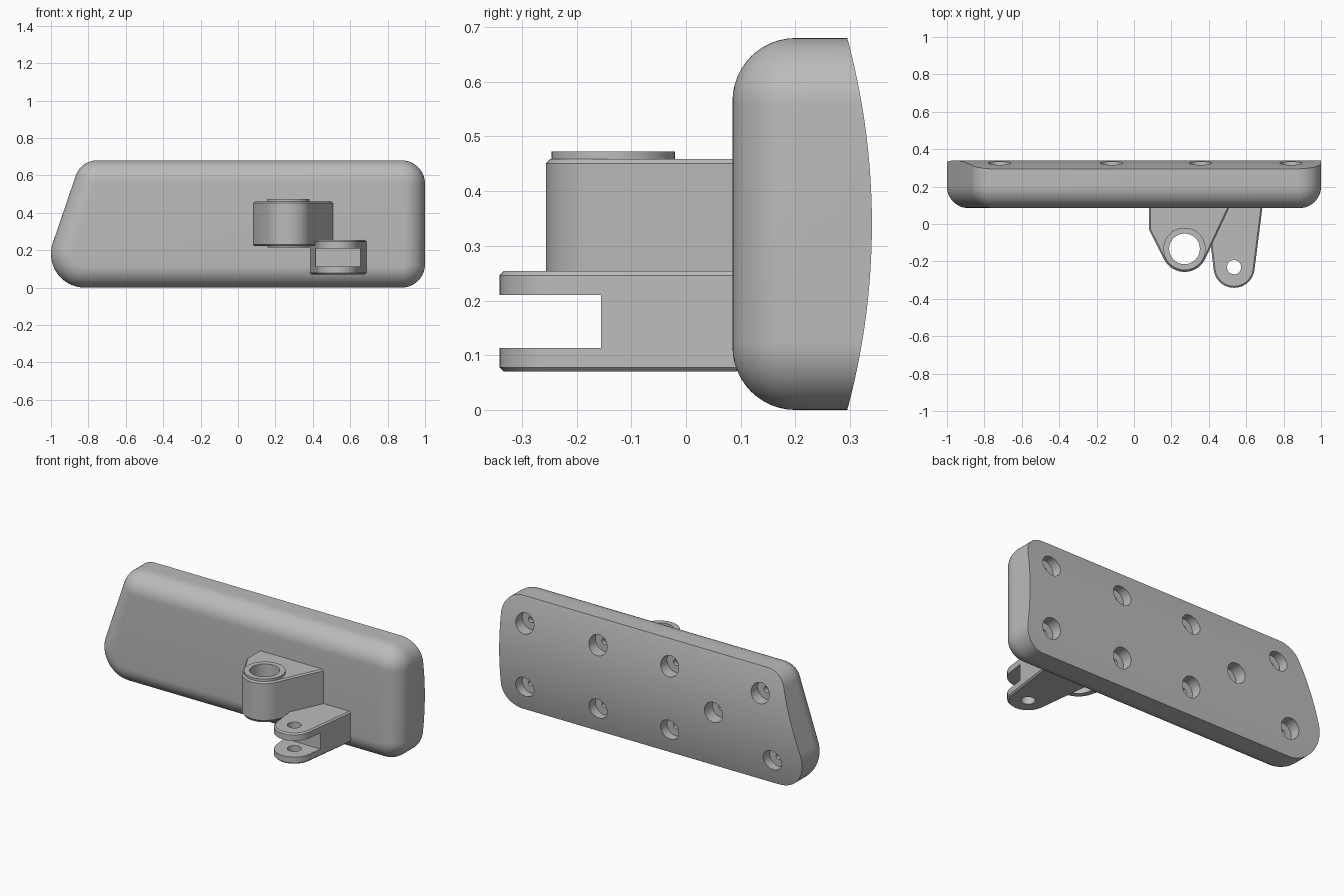
import bpy, bmesh
from math import cos, sin, radians, pi
from mathutils import Matrix

if "Cube" in bpy.data.objects:
    bpy.data.objects.remove(bpy.data.objects["Cube"])

grey = bpy.data.materials.new("plain_grey")
grey.use_nodes = True
grey.diffuse_color = (0.5, 0.5, 0.5, 1)
grey.node_tree.nodes["Principled BSDF"].inputs["Base Color"].default_value = (0.5, 0.5, 0.5, 1)


def add_object(name, bm):
    bmesh.ops.recalc_face_normals(bm, faces=bm.faces)
    mesh = bpy.data.meshes.new(name)
    bm.to_mesh(mesh)
    bm.free()
    mesh.materials.append(grey)
    obj = bpy.data.objects.new(name, mesh)
    bpy.context.collection.objects.link(obj)
    return obj


def loft(name, rings):
    """Skin a series of matching rings and cap both ends."""
    bm = bmesh.new()
    loops = [[bm.verts.new(p) for p in ring] for ring in rings]
    n = len(loops[0])
    for a, b in zip(loops, loops[1:]):
        for i in range(n):
            j = (i + 1) % n
            bm.faces.new((a[i], a[j], b[j], b[i]))
    bm.faces.new(loops[0])
    bm.faces.new(loops[-1])
    return add_object(name, bm)


def cylinder(name, radius, length, centre, axis="Z", sides=48):
    turn = {"Z": Matrix(), "Y": Matrix.Rotation(pi / 2, 4, "X"),
            "X": Matrix.Rotation(pi / 2, 4, "Y")}[axis]
    bm = bmesh.new()
    bmesh.ops.create_cone(bm, cap_ends=True, segments=sides, radius1=radius, radius2=radius,
                          depth=length, matrix=Matrix.Translation(centre) @ turn)
    return add_object(name, bm)


def box(name, low, high):
    bm = bmesh.new()
    bmesh.ops.create_cube(bm, size=1)
    for v in bm.verts:
        v.co = [high[i] if v.co[i] > 0 else low[i] for i in range(3)]
    return add_object(name, bm)


def apply(obj, mod):
    bpy.context.view_layer.objects.active = obj
    bpy.ops.object.modifier_apply(modifier=mod.name)


def cut(obj, cutter, operation="DIFFERENCE", keep=False):
    mod = obj.modifiers.new("cut", "BOOLEAN")
    mod.operation, mod.solver, mod.object = operation, "EXACT", cutter
    apply(obj, mod)
    if not keep:
        bpy.data.objects.remove(cutter)


def chamfer(obj, width):
    mod = obj.modifiers.new("chamfer", "BEVEL")
    mod.width, mod.segments = width, 1
    mod.limit_method, mod.angle_limit = "ANGLE", radians(60)
    apply(obj, mod)


def arc(cx, cy, r, start, end, steps):
    angles = [radians(start + (end - start) * i / steps) for i in range(steps + 1)]
    return [(cx + r * cos(a), cy + r * sin(a)) for a in angles]


# Pad outline: rounded corners with a slanted right-hand end
CORNERS = [(0.875, 0.555, 0.125, 0, 90), (-0.754, 0.56, 0.12, 90, 161),
           (-0.82, 0.18, 0.18, 161, 270), (0.875, 0.125, 0.125, 270, 360)]


def pad_ring(y, inset=0.0):
    ring = []
    for cx, cz, r, start, end in CORNERS:
        ring += arc(cx, cz, r - inset, start, end, 16)
    return [(x, y, z) for x, z in ring]


# Front body with a large rounded rim
rim = 0.115
SEAM = 0.224
steps = 12
rings = [pad_ring(0.085 + rim * (1 - sin(a)), rim * (1 - cos(a)))
         for a in [pi / 2 * (1 - i / steps) for i in range(steps + 1)]]
pad_body = loft("pad_body", rings + [pad_ring(SEAM)])

# Back lid with a bowed face
back_lid = loft("back_lid", [pad_ring(SEAM), pad_ring(0.4)])
bow = 1.307
cut(back_lid, cylinder("bow_cutter", bow, 3, (0, 0.34 - bow, 0.34), "X", 256), "INTERSECT")

# Counterbored screw holes in the lid
upper, lower = 0.53, 0.15
holes = [(x, z) for x in (0.84, 0.355, -0.12) for z in (upper, lower)]
holes += [(-0.72, upper), (-0.80, lower), (-0.42, 0.34)]
for x, z in holes:
    cut(back_lid, cylinder("hole_cutter", 0.06, 0.2, (x, 0.365, z), "Y", 32))
    cut(back_lid, cylinder("screw_cutter", 0.018, 0.2, (x, 0.34, z), "Y", 16))


def lug(name, outline, low, high):
    obj = loft(name, [[(x, y, z) for x, y in outline] for z in (low, high)])
    chamfer(obj, 0.008)
    return obj


# Pivot boss with a raised collar at both ends
bx, by = 0.27, -0.133
boss = lug("pivot_boss", [(0.08, 0.1), (0.08, -0.03)] + arc(bx, by, 0.123, 207, 335, 24)
           + [(0.515, 0.1)], 0.222, 0.459)
collar = cylinder("pivot_collar", 0.113, 0.258, (bx, by, 0.344))
bore = cylinder("bore_cutter", 0.082, 1, (bx, by, 0.34))
cut(boss, bore, keep=True)
cut(collar, bore)

# Forked lug with a pin hole
fx, fy = 0.535, -0.231
fork = lug("fork_lug", [(0.385, 0.1)] + arc(fx, fy, 0.11, 187, 353, 24) + [(0.688, 0.1)],
           0.07, 0.254)
cut(fork, box("slot_cutter", (0.3, -0.5, 0.113), (0.8, -0.155, 0.21)))
cut(fork, cylinder("pin_cutter", 0.038, 0.6, (fx, fy, 0.16), sides=32))

# Smooth the rounded surfaces, keeping hard edges
for obj in bpy.context.view_layer.objects:
    obj.select_set(obj in (pad_body, back_lid, boss, collar, fork))
bpy.context.view_layer.objects.active = pad_body
bpy.ops.object.shade_smooth_by_angle(angle=radians(30))
